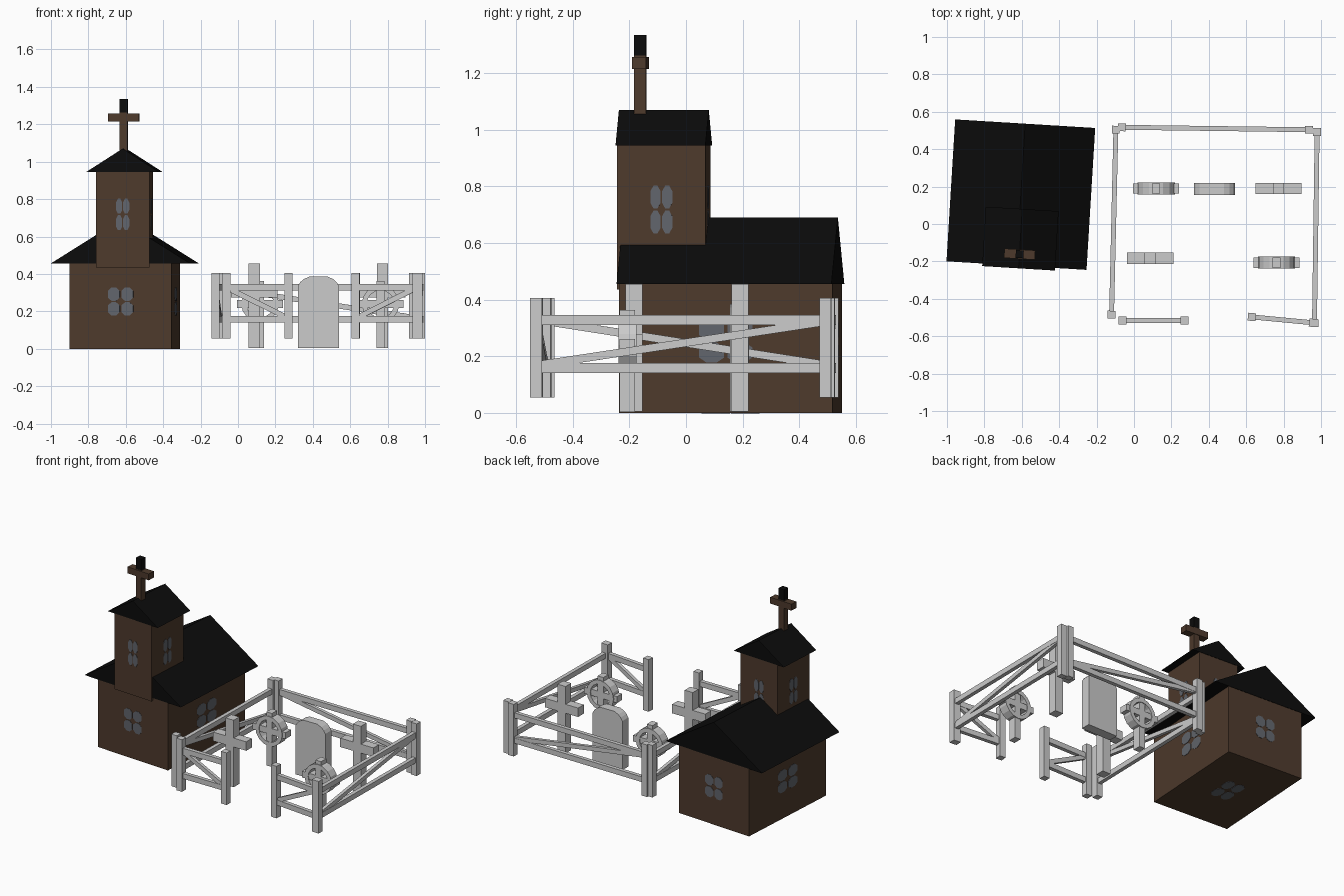
import bpy, bmesh, math
from mathutils import Matrix, Vector

if "Cube" in bpy.data.objects:
    bpy.data.objects.remove(bpy.data.objects["Cube"])

T, R = Matrix.Translation, Matrix.Rotation
I = Matrix.Identity(4)


def material(name, rgb):
    m = bpy.data.materials.new(name)
    m.diffuse_color = (*rgb, 1)
    m.use_nodes = True
    m.node_tree.nodes["Principled BSDF"].inputs["Base Color"].default_value = m.diffuse_color
    return m


STONE = material("pale_grey", (0.6, 0.6, 0.6))
WOOD = material("brown_wood", (0.075, 0.042, 0.025))
ROOF = material("black_roof", (0.0035, 0.0035, 0.0035))
GLASS = material("window_grey", (0.12, 0.13, 0.15))


def finish(name, bm, mat, M):
    bmesh.ops.recalc_face_normals(bm, faces=bm.faces)
    me = bpy.data.meshes.new(name)
    bm.to_mesh(me)
    bm.free()
    me.materials.append(mat)
    ob = bpy.data.objects.new(name, me)
    ob.matrix_world = M
    bpy.context.collection.objects.link(ob)
    return ob


def add_box(bm, size, centre, tilt=0):
    mat = T(centre) @ R(tilt, 4, 'Y') @ Matrix.Diagonal((*size, 1))
    bmesh.ops.create_cube(bm, size=1, matrix=mat)


def boxes(name, parts, mat, M=I):
    bm = bmesh.new()
    for p in parts:
        add_box(bm, *p)
    return finish(name, bm, mat, M)


def add_prism(bm, outline, depth):
    # outline lies in xz, extruded along y about y = 0
    a, b = ([bm.verts.new((x, s * depth / 2, z)) for x, z in outline] for s in (-1, 1))
    bm.faces.new(a)
    bm.faces.new(b[::-1])
    n = len(outline)
    for i in range(n):
        j = (i + 1) % n
        bm.faces.new((a[i], b[i], b[j], a[j]))


def prisms(name, outlines, depth, mat, M=I):
    bm = bmesh.new()
    for o in outlines:
        add_prism(bm, o, depth)
    return finish(name, bm, mat, M)


def gable(name, w, d, z0, z1, M):
    prisms(name, [[(-w / 2, z0), (w / 2, z0), (0, z1)]], d, ROOF, M)


def window(name, w, h, M):
    # four rounded panes on a thin plate
    pw, ph = w * 0.47, h * 0.475
    cx, cz = pw * 0.3, ph * 0.25
    pane = [(cx, 0), (pw - cx, 0), (pw, cz), (pw, ph - cz),
            (pw - cx, ph), (cx, ph), (0, ph - cz), (0, cz)]
    outs = [[(sx * (w / 2 - pw + x), sz * (h / 2 - ph + z)) for x, z in pane]
            for sx in (-1, 1) for sz in (-1, 1)]
    prisms(name, outs, 0.004, GLASS, M)


def walls(name, w, d, z0, z1, M):
    # box with one window centred on each side
    h = z1 - z0
    boxes(name, [((w, d, h), (0, 0, (z0 + z1) / 2))], WOOD, M)
    for k in range(4):
        ww, half = (w, d / 2) if k % 2 == 0 else (d, w / 2)
        window(f"{name}_window_{k}", ww * 0.25, h * 0.33,
               M @ R(k * math.pi / 2, 4, 'Z') @ T((0, -half, z0 + h * 0.555)))


# Chapel, turned slightly
C = T((-0.605, 0.157, 0)) @ R(math.radians(-3.5), 4, 'Z')
walls("chapel_body", 0.545, 0.755, 0, 0.455, C)
window("floor_window", 0.135, 0.2, C @ R(math.pi / 2, 4, 'X'))
gable("chapel_roof", 0.75, 0.76, 0.455, 0.69, C)
TW = C @ T((0.012, -0.235, 0))
walls("tower_body", 0.286, 0.313, 0.435, 0.945, TW)
gable("tower_roof", 0.39, 0.318, 0.945, 1.07, TW)
SP = C @ T((0.013, -0.318, 0))
boxes("spire_cross", [((0.042, 0.042, 0.207), (0, 0, 1.1585)),
                      ((0.165, 0.05, 0.043), (0, 0, 1.236))], WOOD, SP)
boxes("spire_cross_tip", [((0.042, 0.042, 0.073), (0, 0, 1.2985))], ROOF, SP)

# Plain grave crosses
for i, (x, y) in enumerate(((0.087, -0.183), (0.772, 0.19))):
    boxes(f"plain_cross_{i}", [((0.06, 0.06, 0.45), (0, 0, 0.23)),
                               ((0.247, 0.06, 0.06), (0, 0, 0.305))],
          STONE, T((x, y, 0)))

# Ringed grave crosses
for i, (x, y) in enumerate(((0.118, 0.19), (0.762, -0.207))):
    M = T((x, y, 0))
    boxes(f"ringed_cross_{i}", [((0.042, 0.055, 0.36), (0, 0, 0.183)),
                                ((0.246, 0.055, 0.042), (0, 0, 0.24))], STONE, M)
    n, ro, ri = 16, 0.1, 0.073
    ang = [2 * math.pi * k / n for k in range(n + 1)]
    pt = lambda r, a: (r * math.cos(a), 0.24 + r * math.sin(a))
    segs = [[pt(ri, a), pt(ro, a), pt(ro, b), pt(ri, b)] for a, b in zip(ang, ang[1:])]
    bm = bmesh.new()
    for s in segs:
        add_prism(bm, s, 0.064)
    # weld segments and drop the inner walls between them
    bmesh.ops.remove_doubles(bm, verts=bm.verts, dist=1e-5)
    inner = [f for f in bm.faces if all(len(e.link_faces) > 2 for e in f.edges)
             and abs(f.normal.y) < 0.5
             and len({round(math.hypot(v.co.x, v.co.z - 0.24), 3) for v in f.verts}) == 2]
    bmesh.ops.delete(bm, geom=inner, context='FACES_ONLY')
    finish(f"cross_ring_{i}", bm, STONE, M)

# Round-topped headstone
half = [(0.11, 0.005), (0.11, 0.335), (0.098, 0.355), (0.08, 0.372), (0.05, 0.385)]
prisms("headstone", [half + [(-x, z) for x, z in half[::-1]]], 0.064, STONE,
       T((0.43, 0.188, 0)))


# Fence panels: two posts, two rails, one brace
def panel(name, p0, p1, rising):
    a, b = Vector(p0), Vector(p1)
    d, mid = b - a, (a + b) / 2
    L = d.length
    z = 0.15
    brace = math.hypot(L - 0.03, z)
    tilt = math.atan2(z, L - 0.03) * (-1 if rising else 1)
    parts = [((0.042, 0.042, 0.35), (s * L / 2, 0, 0.23)) for s in (-1, 1)]
    parts += [((L, 0.026, 0.035), (0, 0, h)) for h in (0.158, 0.328)]
    parts.append(((brace, 0.022, 0.028), (0, 0, 0.245), tilt))
    boxes(name, parts, STONE,
          T((mid.x, mid.y, 0)) @ R(math.atan2(d.y, d.x), 4, 'Z'))


panel("back_fence", (-0.065, 0.517), (0.935, 0.504), False)
panel("left_fence", (-0.12, -0.485), (-0.097, 0.504), False)
panel("right_fence", (0.965, -0.53), (0.979, 0.492), True)
panel("front_left_fence", (-0.062, -0.515), (0.27, -0.515), False)
panel("front_right_fence", (0.63, -0.497), (0.957, -0.528), True)
